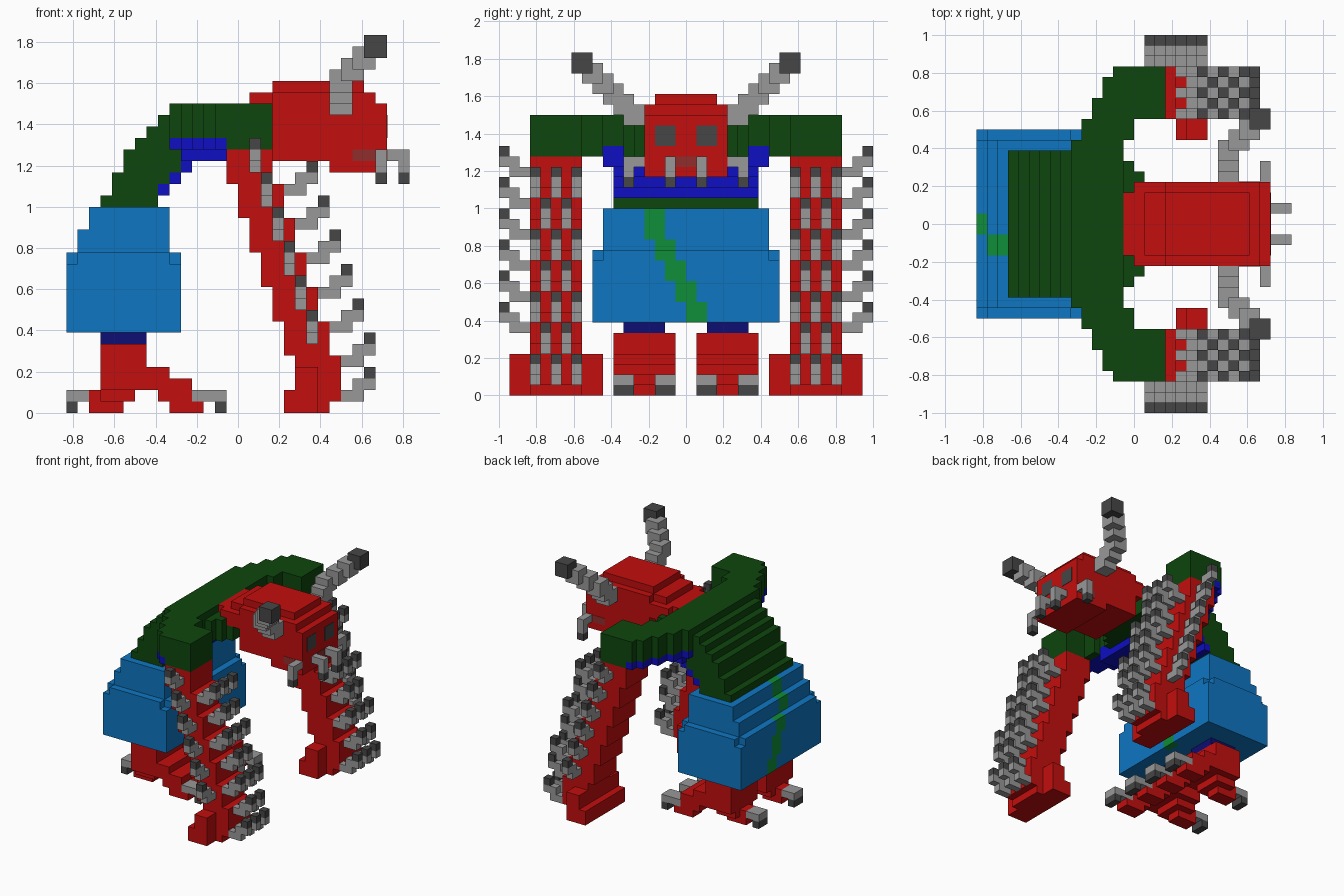
import bpy
import bmesh

cube = bpy.data.objects.get("Cube")
if cube:
    bpy.data.objects.remove(cube, do_unlink=True)

U = 1 / 18            # edge of one block
taken = set()         # blocks already used by a part


def linear(c):
    c /= 255
    return c / 12.92 if c <= 0.04045 else ((c + 0.055) / 1.055) ** 2.4


def material(name, *rgb):
    m = bpy.data.materials.new(name)
    col = (*[linear(c) for c in rgb], 1)
    m.diffuse_color = col
    m.use_nodes = True
    m.node_tree.nodes["Principled BSDF"].inputs["Base Color"].default_value = col
    return m


RED = material("red", 196, 14, 14)
GREEN = material("dark green", 14, 70, 14)
SKY = material("sky blue", 14, 118, 194)
BLUE = material("strong blue", 14, 14, 194)
NAVY = material("navy", 14, 14, 115)
STRIPE = material("leaf green", 14, 142, 56)
GREY = material("grey", 152, 152, 152)
DARK = material("dark grey", 70, 70, 70)
MOUTH = material("brown red", 145, 45, 45)

# each face direction with its four corners
SIDES = {
    (1, 0, 0): ((1, 0, 0), (1, 1, 0), (1, 1, 1), (1, 0, 1)),
    (-1, 0, 0): ((0, 0, 0), (0, 0, 1), (0, 1, 1), (0, 1, 0)),
    (0, 1, 0): ((0, 1, 0), (0, 1, 1), (1, 1, 1), (1, 1, 0)),
    (0, -1, 0): ((0, 0, 0), (1, 0, 0), (1, 0, 1), (0, 0, 1)),
    (0, 0, 1): ((0, 0, 1), (1, 0, 1), (1, 1, 1), (0, 1, 1)),
    (0, 0, -1): ((0, 0, 0), (0, 1, 0), (1, 1, 0), (1, 0, 0)),
}


def finish(name, bm, mat):
    mesh = bpy.data.meshes.new(name)
    bm.to_mesh(mesh)
    bm.free()
    mesh.materials.append(mat)
    bpy.context.collection.objects.link(bpy.data.objects.new(name, mesh))


def part(name, mat, boxes, mirror=True):
    """Outer skin of block boxes (x0, x1, y0, y1, z0, z1), mirrored in y."""
    cells = set()
    for x0, x1, y0, y1, z0, z1 in boxes:
        spans = [(y0, y1)] + ([(36 - y1, 36 - y0)] if mirror else [])
        for a, b in spans:
            cells |= {(x, y, z) for x in range(x0, x1)
                      for y in range(a, b) for z in range(z0, z1)}
    cells -= taken
    taken.update(cells)
    bm = bmesh.new()
    verts = {}
    for c in sorted(cells):
        for d, corners in SIDES.items():
            if tuple(p + q for p, q in zip(c, d)) in cells:
                continue
            face = []
            for k in corners:
                p = tuple(a + b for a, b in zip(c, k))
                if p not in verts:
                    verts[p] = bm.verts.new(
                        ((p[0] - 15) * U, (p[1] - 18) * U, p[2] * U))
                face.append(verts[p])
            bm.faces.new(face)
    bmesh.ops.dissolve_limit(bm, angle_limit=0.01, verts=bm.verts[:], edges=bm.edges[:])
    finish(name, bm, mat)


def plates(name, mat, boxes):
    """Thin painted boxes in block units, mirrored in y."""
    bm = bmesh.new()
    for x0, x1, y0, y1, z0, z1 in boxes:
        for a, b in ((y0, y1), (36 - y1, 36 - y0)):
            made = bmesh.ops.create_cube(bm, size=1)["verts"]
            for v in made:
                v.co = (((x0 + x1) / 2 - 15 + v.co.x * (x1 - x0)) * U,
                        ((a + b) / 2 - 18 + v.co.y * (b - a)) * U,
                        ((z0 + z1) / 2 + v.co.z * (z1 - z0)) * U)
    finish(name, bm, mat)


# head and neck
part("head", RED, [(18, 28, 14, 18, 22, 27), (18, 27, 14, 18, 27, 28),
                   (18, 26, 15, 18, 28, 29), (23, 28, 14, 18, 21, 22)])
part("neck", RED, [(14, 18, 15, 18, 26, 27), (15, 18, 14, 18, 25, 27),
                   (16, 18, 15, 18, 27, 28)])
plates("eyes", DARK, [(27.95, 28.05, 15, 17, 24, 26)])
plates("mouth", MOUTH, [(27.95, 28.05, 16, 18, 22, 23),
                        (25, 27, 13.95, 14.05, 22, 23)])

# horns climb outwards in overlapping 2 x 2 x 2 blocks
horn = [(23, 12, 26), (23, 11, 27), (23, 10, 28), (24, 9, 29), (25, 8, 30)]
part("horn_tips", DARK, [(26, 28, 7, 9, 31, 33)])
part("horns", GREY, [(x, x + 2, y, y + 2, z, z + 2) for x, y, z in horn])

# tusks at the front and sides of the jaw
part("tusk_tips", DARK, [(29, 30, 16, 17, 20, 21), (27, 28, 12, 13, 20, 21)])
part("tusks", GREY, [(28, 30, 16, 17, 22, 23), (29, 30, 16, 17, 21, 22),
                     (27, 28, 12, 14, 22, 23), (27, 28, 12, 13, 21, 22)])

# blue lining under the shell, then the shell
wings = [(9, 14, 10, 18), (10, 14, 8, 11), (11, 14, 6, 11), (12, 14, 4, 11),
         (13, 14, 3, 11)]
part("shell_lining", BLUE,
     [(*w, 23, 24) for w in wings] +
     [(10, 14, 10, 18, 22, 23), (10, 11, 11, 18, 21, 22),
      (9, 10, 11, 18, 20, 21), (8, 9, 11, 18, 19, 20)])
back_edge = [3, 4, 4, 5, 5, 6, 7, 8, 9]
front_edge = [8, 8, 9, 10, 10, 14, 14, 14, 14]
slope = [(a, b, 11, 18, 18 + n, 19 + n)
         for n, (a, b) in enumerate(zip(back_edge, front_edge))]
part("shell", GREEN, slope +
     [(*w, 24, 27) for w in wings] +
     [(14, 18, 3, 8, 23, 27), (14, 15, 8, 10, 23, 27), (14, 15, 12, 18, 23, 26),
      (14, 16, 13, 18, 23, 26), (14, 17, 14, 18, 23, 26)])

# slanting stripe on the front and back of the abdomen
stripe = []
for z in range(7, 18):
    front_y = 18 - (z - 7) // 2 if z < 15 else 14
    back_y = 19 if z < 9 else 18 if z < 12 else 17 if z < 14 else 15
    front_x = 9 if z < 14 else 8
    back_x = 0 if z < 14 else 1 if z < 16 else 2
    stripe += [(front_x, front_x + 1, front_y, front_y + 2, z, z + 1),
               (back_x, back_x + 1, back_y, back_y + 2, z, z + 1)]
part("abdomen_stripe", STRIPE, stripe, mirror=False)
part("abdomen", SKY, [(0, 10, 9, 18, 7, 13), (0, 10, 10, 18, 13, 14),
                      (1, 9, 9, 18, 13, 14), (1, 9, 10, 18, 14, 16),
                      (2, 9, 10, 18, 16, 18)])

# hind legs with two front claws and one heel claw each
part("hips", NAVY, [(3, 7, 12, 16, 6, 7)])
part("hind_claw_tips", DARK, [(13, 14, 11, 13, 0, 1), (13, 14, 15, 17, 0, 1),
                              (0, 1, 13, 15, 0, 1)])
part("hind_claws", GREY, [(11, 14, 11, 13, 1, 2), (11, 14, 15, 17, 1, 2),
                          (0, 2, 13, 15, 1, 2)])
part("hind_legs", RED, [(3, 7, 11, 17, 3, 6), (3, 9, 11, 17, 3, 4),
                        (3, 8, 11, 17, 2, 3), (8, 11, 12, 16, 2, 3),
                        (8, 11, 11, 13, 1, 3), (8, 11, 15, 17, 1, 3),
                        (9, 12, 11, 13, 0, 1), (9, 12, 15, 17, 0, 1),
                        (2, 6, 13, 15, 1, 2), (2, 5, 13, 15, 0, 1),
                        (3, 6, 12, 16, 1, 2)])

# arms step forwards on the way down to wide feet
part("arms", RED, [(14 + n, 18 + n, 3, 8, 20 - 3 * n, 23 - 3 * n) for n in range(7)] +
     [(20, 24, 3, 8, 1, 2), (19, 23, 3, 8, 0, 2),
      (19, 22, 1, 10, 0, 2), (20, 22, 1, 10, 2, 4)])

# rows of hooked spikes: staggered on the front of the arms, single on the sides
spikes, tips = [], []
for n in range(7):
    x, z = min(19 + n, 24), 19 - 3 * n
    for y in ((3, 5, 7) if n % 2 == 0 else (4, 6)):
        spikes += [(x, x + 2, y, y + 1, z, z + 1),
                   (x + 1, x + 3, y, y + 1, z + 1, z + 2)]
        tips.append((x + 2, x + 3, y, y + 1, z + 2, z + 3))
for n in range(6):
    x, z = 16 + n, 21 - 3 * n
    spikes += [(x, x + 1, 1, 3, z, z + 1), (x, x + 1, 0, 2, z + 1, z + 2)]
    tips.append((x, x + 1, 0, 1, z + 2, z + 3))
part("arm_spike_tips", DARK, tips)
part("arm_spikes", GREY, spikes)
